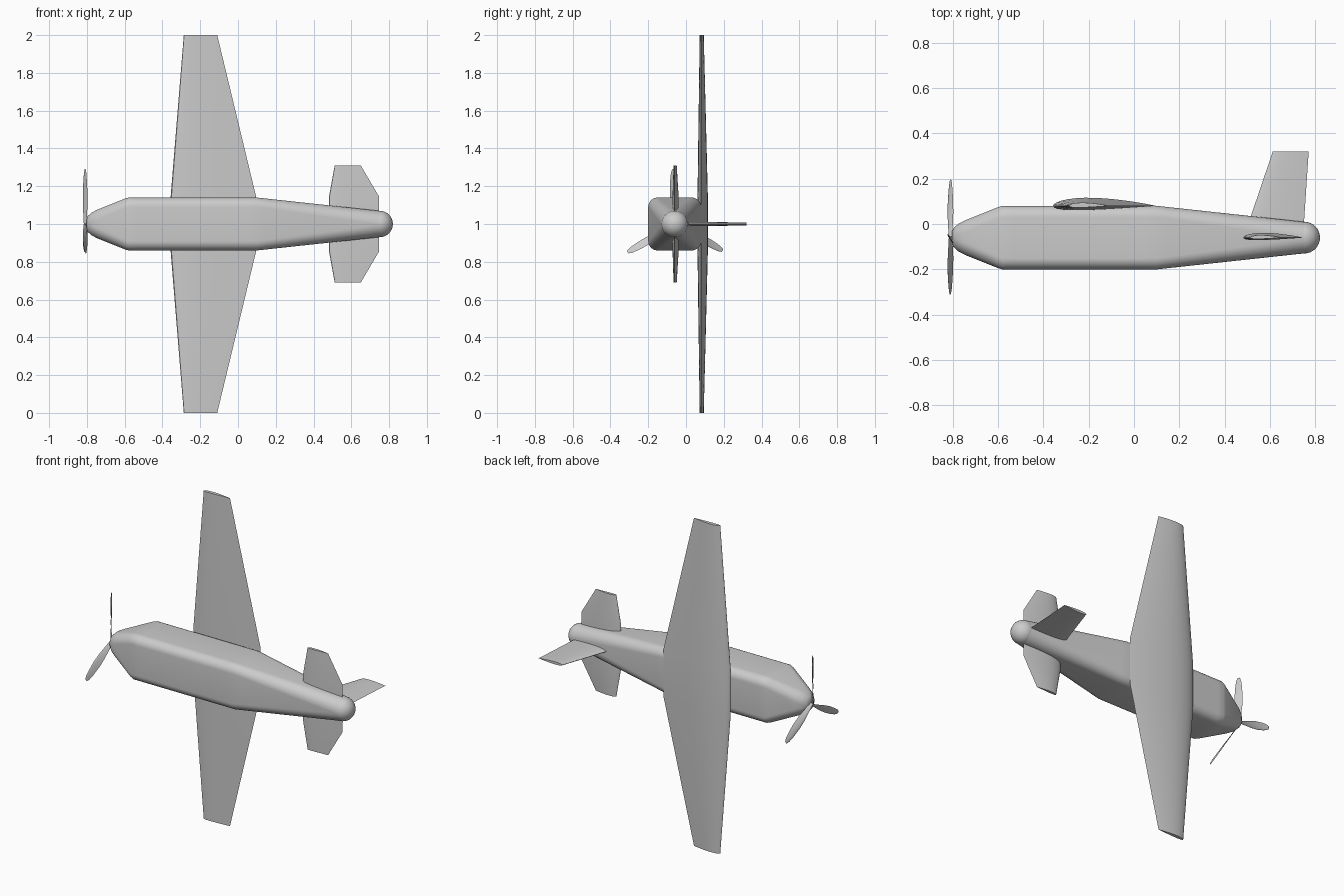
import bpy, bmesh, math
from mathutils import Vector, Matrix

cube = bpy.data.objects.get("Cube")
if cube:
    bpy.data.objects.remove(cube, do_unlink=True)

AXIS = Vector((0, -0.06, 1))   # centre line of the fuselage, which runs along x

grey = bpy.data.materials.new("light grey")
grey.use_nodes = True
grey.diffuse_color = (0.6, 0.6, 0.6, 1)
grey.node_tree.nodes["Principled BSDF"].inputs["Base Color"].default_value = (0.6, 0.6, 0.6, 1)


def finish(obj, angle=30):
    obj.data.materials.append(grey)
    bpy.ops.object.select_all(action='DESELECT')
    obj.select_set(True)
    bpy.context.view_layer.objects.active = obj
    bpy.ops.object.shade_smooth_by_angle(angle=math.radians(angle))
    return obj


def loft(name, rings, angle=30):
    """Skin a row of equal rings and close both ends."""
    bm = bmesh.new()
    loops = [[bm.verts.new(p) for p in ring] for ring in rings]
    n = len(loops[0])
    for a, b in zip(loops, loops[1:]):
        for i in range(n):
            j = (i + 1) % n
            bm.faces.new((a[i], a[j], b[j], b[i]))
    bm.faces.new(loops[0])
    bm.faces.new(loops[-1])
    bmesh.ops.recalc_face_normals(bm, faces=bm.faces)
    mesh = bpy.data.meshes.new(name)
    bm.to_mesh(mesh)
    bm.free()
    obj = bpy.data.objects.new(name, mesh)
    bpy.context.collection.objects.link(obj)
    return finish(obj, angle)


def airfoil(thick, camber, steps=16):
    """Closed unit-chord profile as (along, height) pairs."""
    def half(t):
        return 5 * thick * (0.2969 * math.sqrt(t) - 0.126 * t - 0.3516 * t**2
                            + 0.2843 * t**3 - 0.1036 * t**4)

    def mean(t, p=0.4):
        if t < p:
            return camber / p**2 * (2 * p * t - t * t)
        return camber / (1 - p)**2 * (1 - 2 * p + 2 * p * t - t * t)

    ts = [(1 - math.cos(math.pi * i / steps)) / 2 for i in range(steps + 1)]
    upper = [(t, mean(t) + half(t)) for t in reversed(ts)]
    lower = [(t, mean(t) - half(t)) for t in ts[1:-1]]
    return upper + lower


def surface(name, stations, profile, place):
    """Loft a flying surface through (span, leading x, trailing x) stations."""
    return loft(name, [[place(lead + t * (trail - lead), h * (trail - lead), s)
                        for t, h in profile] for s, lead, trail in stations])


def rounded_square(x, half, radius, steps=8):
    ring = []
    for quarter in range(4):
        for i in range(steps + 1):
            a = (quarter + i / steps) * math.pi / 2
            mid = (quarter + 0.5) * math.pi / 2
            c = (half - radius) * math.sqrt(2)
            ring.append(AXIS + Vector((x, c * math.cos(mid) + radius * math.cos(a),
                                       c * math.sin(mid) + radius * math.sin(a))))
    return ring


# Fuselage: (x, half width, corner radius) from nose to tail
sections = [(-0.803, 0.025, 0.024), (-0.795, 0.042, 0.04), (-0.775, 0.06, 0.05),
            (-0.745, 0.076, 0.055), (-0.6, 0.134, 0.05), (-0.58, 0.14, 0.05),
            (-0.54, 0.14, 0.05), (0.05, 0.14, 0.05), (0.1, 0.14, 0.05),
            (0.15, 0.1346, 0.051), (0.755, 0.069, 0.0685)]
loft("fuselage", [rounded_square(*s) for s in sections])

# Rounded tail end
bpy.ops.mesh.primitive_uv_sphere_add(segments=32, ring_count=16, radius=0.07,
                                     location=AXIS + Vector((0.75, 0, 0)),
                                     rotation=(0, math.pi / 2, 0))
tail_ball = bpy.context.object
tail_ball.name = "tail_ball"
finish(tail_ball)


def mirrored(half_stations):
    """Repeat the stations of one side on the other side."""
    return [(-s, a, b) for s, a, b in reversed(half_stations)] + half_stations


# Main wing and tailplane, each with a straight middle and tapered ends
cambered = airfoil(0.12, 0.02)
surface("main_wing", mirrored([(0.14, -0.357, 0.097), (1, -0.287, -0.11)]), cambered,
        lambda x, h, s: Vector((x, 0.08 + h, 1 + s)))
surface("tailplane", mirrored([(0.145, 0.482, 0.747), (0.31, 0.512, 0.65)]), cambered,
        lambda x, h, s: Vector((x, AXIS.y + h, 1 + s)))

# Fin
surface("tail_fin", [(-0.06, 0.483, 0.745), (0.32, 0.612, 0.77)], airfoil(0.1, 0),
        lambda x, h, s: Vector((x, s, 1 + h)))

# Propeller: three twisted blades, (radius, width, pitch in degrees)
blade_stations = [(0.0, 0.018, 55), (0.05, 0.028, 45), (0.11, 0.042, 36), (0.17, 0.048, 30),
                  (0.23, 0.042, 25), (0.27, 0.032, 22), (0.29, 0.016, 20)]
blade_profile = airfoil(0.12, 0.02, 8)
for k in range(3):
    turn = Matrix.Rotation(k * math.tau / 3, 3, 'X')
    rings = []
    for r, width, pitch in blade_stations:
        p = math.radians(pitch)
        chord = Vector((-math.sin(p), math.cos(p), 0))
        normal = Vector((-math.cos(p), -math.sin(p), 0))
        rings.append([AXIS + Vector((-0.809, 0, 0))
                      + turn @ (chord * (0.5 - t) * width + normal * h * width
                                + Vector((0, -0.005, r)))
                      for t, h in blade_profile])
    loft(f"propeller_blade_{k + 1}", rings)
